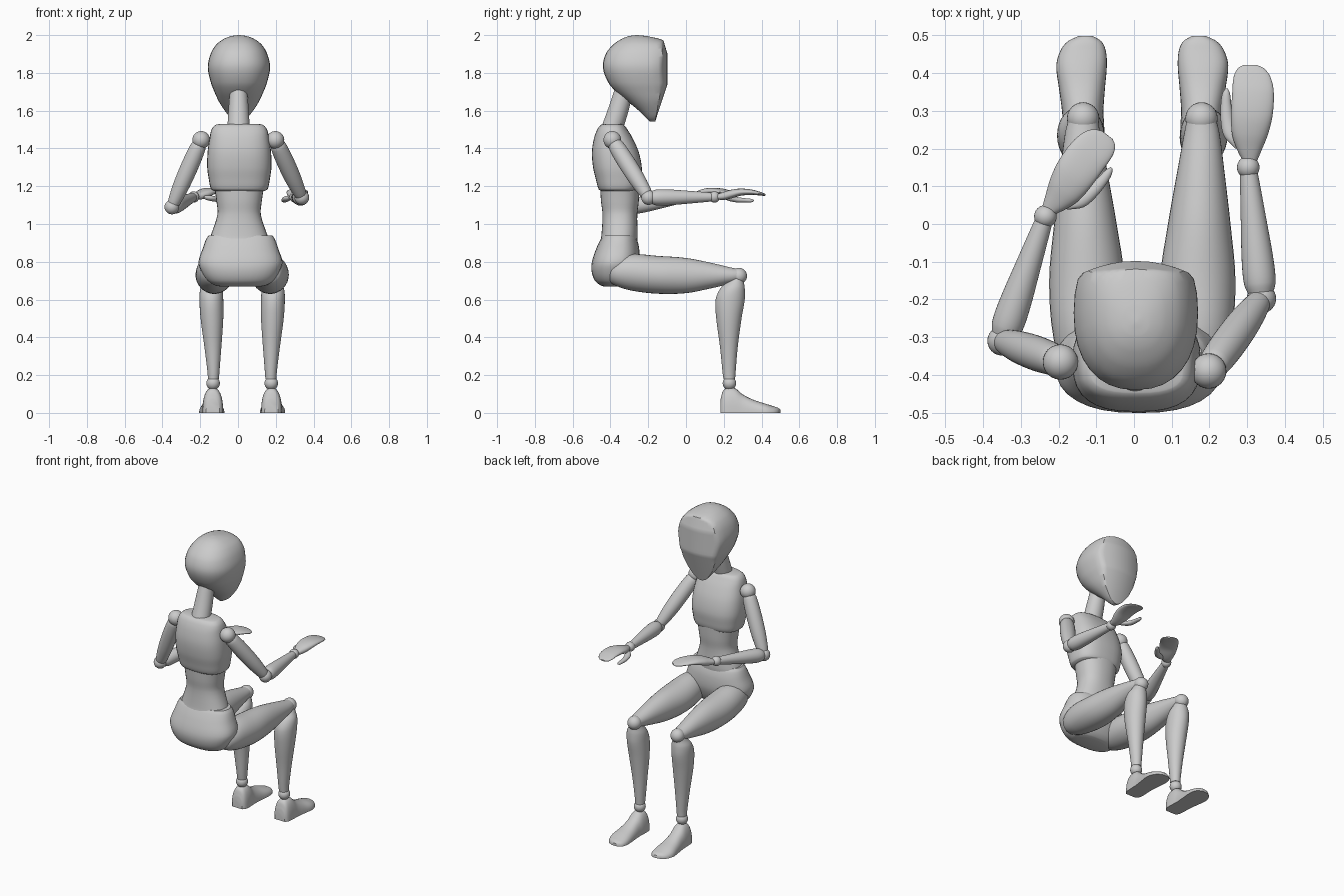
import bpy, bmesh, math
from mathutils import Vector, Matrix

N = 32


def spline(rows, steps=4):
    """Smoothly interpolate ring rows."""
    out = []
    for i in range(len(rows) - 1):
        p0, p1, p2, p3 = (rows[max(0, min(len(rows) - 1, i + k))] for k in (-1, 0, 1, 2))
        for s in range(steps):
            f = s / steps
            row = []
            for j in range(len(p1)):
                def slope(a, b, c):
                    d = c[0] - a[0]
                    return (c[j] - a[j]) / d * (p2[0] - p1[0]) if d else 0
                m1, m2 = slope(p0, p1, p2), slope(p1, p2, p3)
                row.append((2*f**3 - 3*f**2 + 1) * p1[j] + (f**3 - 2*f**2 + f) * m1
                           + (3*f**2 - 2*f**3) * p2[j] + (f**3 - f**2) * m2)
            out.append(row)
    return out + [list(rows[-1])]


def finish(ob, angle=40):
    bpy.ops.object.select_all(action='DESELECT')
    ob.select_set(True)
    bpy.context.view_layer.objects.active = ob
    bpy.ops.object.shade_smooth_by_angle(angle=math.radians(angle))
    return ob


def loft(name, rows, mat=Matrix.Identity(4), power=2.0, shape=None):
    """Skin rings (t, centre u, centre v, radius u, radius v)."""
    bm = bmesh.new()
    rings = []
    for t, cu, cv, ru, rv in spline(rows):
        ring = []
        for k in range(N):
            a = 2 * math.pi * k / N
            c, s = math.cos(a), math.sin(a)
            u = cu + max(ru, .001) * math.copysign(abs(c) ** (2 / power), c)
            v = cv + max(rv, .001) * math.copysign(abs(s) ** (2 / power), s)
            p = mat @ Vector((u, v, t))
            ring.append(bm.verts.new(shape(p) if shape else p))
        rings.append(ring)
    for a, b in zip(rings, rings[1:]):
        for k in range(N):
            bm.faces.new((a[k], a[(k + 1) % N], b[(k + 1) % N], b[k]))
    bm.faces.new(rings[0])
    bm.faces.new(rings[-1])
    bmesh.ops.recalc_face_normals(bm, faces=bm.faces)
    me = bpy.data.meshes.new(name)
    bm.to_mesh(me)
    bm.free()
    ob = bpy.data.objects.new(name, me)
    bpy.context.collection.objects.link(ob)
    return finish(ob)


def ball(name, loc, r):
    bpy.ops.mesh.primitive_uv_sphere_add(segments=24, ring_count=14, radius=r, location=loc)
    bpy.context.object.name = name
    finish(bpy.context.object)


def frame(origin, target, side=1):
    """Local axes: t along the limb, v upward, u outward on the given side."""
    w = (Vector(target) - Vector(origin)).normalized()
    u = w.cross(Vector((0, 0, 1))).normalized()
    v = u.cross(w)
    m = Matrix((u * side, v, w)).transposed().to_4x4()
    m.translation = origin
    return m


def limb(name, a, b, radii):
    length = (Vector(b) - Vector(a)).length
    loft(name, [(f * length, 0, 0, r, r) for f, r in radii], frame(a, b))


def span(rows, cx):
    """Convert (z, half width, back y, front y) to rings."""
    return [(z, cx, (b + f) / 2, hw, (f - b) / 2) for z, hw, b, f in rows]


ALONG_Y = Matrix(((1, 0, 0, 0), (0, 0, 1, 0), (0, 1, 0, 0), (0, 0, 0, 1)))


# Head: egg with a flattened, sharp-edged face
def flat_face(p):
    low = max(0, 1.74 - p.z)
    high = max(0, p.z - 1.9)
    limit = -.098 - .33 * low - .3 * high - 1.6 * (p.x - .005) ** 2
    p.y = min(p.y, limit)
    return p


loft("head", span([(1.542, .012, -.19, -.15), (1.56, .042, -.21, -.11), (1.6, .075, -.25, -.08),
                   (1.65, .107, -.31, -.06), (1.7, .13, -.37, -.05), (1.75, .149, -.412, -.04),
                   (1.83, .165, -.44, -.03), (1.9, .15, -.425, -.04), (1.95, .12, -.385, -.07),
                   (1.98, .08, -.34, -.14), (1.995, .04, -.3, -.21), (2.0, .005, -.265, -.255)], .005),
     power=2.3, shape=flat_face)

# Neck
loft("neck", [(1.49, .003, -.397, .06, .06), (1.6, .003, -.36, .054, .056), (1.72, .003, -.325, .045, .05)])

# Torso
loft("chest", span([(1.175, .135, -.45, -.27), (1.185, .15, -.463, -.25), (1.24, .162, -.478, -.238),
                    (1.3, .17, -.492, -.234), (1.38, .168, -.498, -.25), (1.45, .158, -.488, -.28),
                    (1.5, .147, -.47, -.31), (1.525, .125, -.45, -.33), (1.53, .1, -.43, -.35)], .007),
     power=2.6)
loft("waist", span([(.9, .165, -.455, -.26), (.94, .15, -.448, -.256), (1.05, .115, -.442, -.258),
                    (1.12, .12, -.45, -.25), (1.2, .132, -.455, -.246)], .006), power=2.3)
loft("pelvis", span([(.668, .1, -.43, -.33), (.675, .135, -.452, -.31), (.7, .175, -.482, -.285),
                     (.75, .208, -.5, -.26), (.8, .222, -.498, -.247), (.87, .2, -.475, -.248),
                     (.92, .182, -.452, -.26), (.94, .168, -.44, -.272)], .013), power=2.4)


# Legs
def on_floor(p):
    p.z = max(0, p.z)
    return p


for side, s in (("left", -1), ("right", 1)):
    def X(d):
        return .022 + s * d

    loft(side + "_thigh", [(-.415, X(.145), .745, .02, .03), (-.39, X(.145), .745, .06, .062),
                           (-.3, X(.146), .745, .09, .095), (-.15, X(.147), .731, .1, .1),
                           (0, X(.151), .727, .083, .093), (.13, X(.155), .727, .064, .068),
                           (.24, X(.158), .727, .047, .042), (.28, X(.157), .728, .038, .034)], ALONG_Y)
    ball(side + "_knee", (X(.157), .28, .725), .043)
    loft(side + "_shin", [(.18, X(.152), .229, .029, .031), (.22, X(.152), .228, .032, .035),
                          (.35, X(.155), .227, .045, .047), (.5, X(.16), .227, .06, .067),
                          (.6, X(.163), .234, .063, .077), (.66, X(.163), .247, .058, .064),
                          (.7, X(.16), .264, .04, .042), (.73, X(.158), .28, .03, .03)])
    ball(side + "_ankle", (X(.154), .23, .157), .036)
    loft(side + "_foot", [(.182, X(.155), 0, .036, .07), (.195, X(.155), 0, .048, .115),
                          (.22, X(.155), 0, .054, .132), (.26, X(.156), 0, .055, .13),
                          (.3, X(.158), 0, .055, .098), (.36, X(.16), 0, .061, .068),
                          (.42, X(.161), 0, .067, .049), (.46, X(.157), 0, .06, .036),
                          (.485, X(.153), 0, .044, .028), (.499, X(.15), 0, .018, .018)],
         ALONG_Y, power=2.4, shape=on_floor)

# Arms: shoulder, elbow, wrist, fingertip direction
ARMS = (("left", -1, (-.195, -.366, 1.445), (-.35, -.31, 1.09), (-.235, .02, 1.143), (-.068, .238, 1.158)),
        ("right", 1, (.198, -.39, 1.445), (.338, -.198, 1.14), (.303, .15, 1.143), (.308, .42, 1.15)))
for side, s, shoulder, elbow, wrist, tip in ARMS:
    ball(side + "_shoulder", shoulder, .047)
    limb(side + "_upper_arm", shoulder, elbow,
         [(.06, .036), (.12, .042), (.35, .046), (.65, .044), (.88, .036), (.97, .03)])
    ball(side + "_elbow", elbow, .039)
    limb(side + "_forearm", elbow, wrist,
         [(.03, .032), (.12, .042), (.3, .042), (.6, .034), (.88, .026), (.97, .023)])
    ball(side + "_wrist", wrist, .03)
    m = frame(wrist, tip, s)
    loft(side + "_hand", [(.015, .004, 0, .018, .014), (.05, .002, .004, .034, .021),
                          (.09, .003, .013, .048, .023), (.14, .007, .022, .055, .019),
                          (.2, .009, .02, .055, .014), (.24, .006, .012, .049, .01),
                          (.263, .003, .006, .035, .007), (.272, .001, .004, .018, .004)], m, power=2.3)
    loft(side + "_thumb", [(.05, -.028, -.004, .008, .008), (.08, -.044, -.01, .021, .014),
                           (.12, -.057, -.018, .018, .014), (.165, -.062, -.022, .014, .011),
                           (.195, -.062, -.024, .01, .009), (.208, -.061, -.024, .003, .003)], m)
